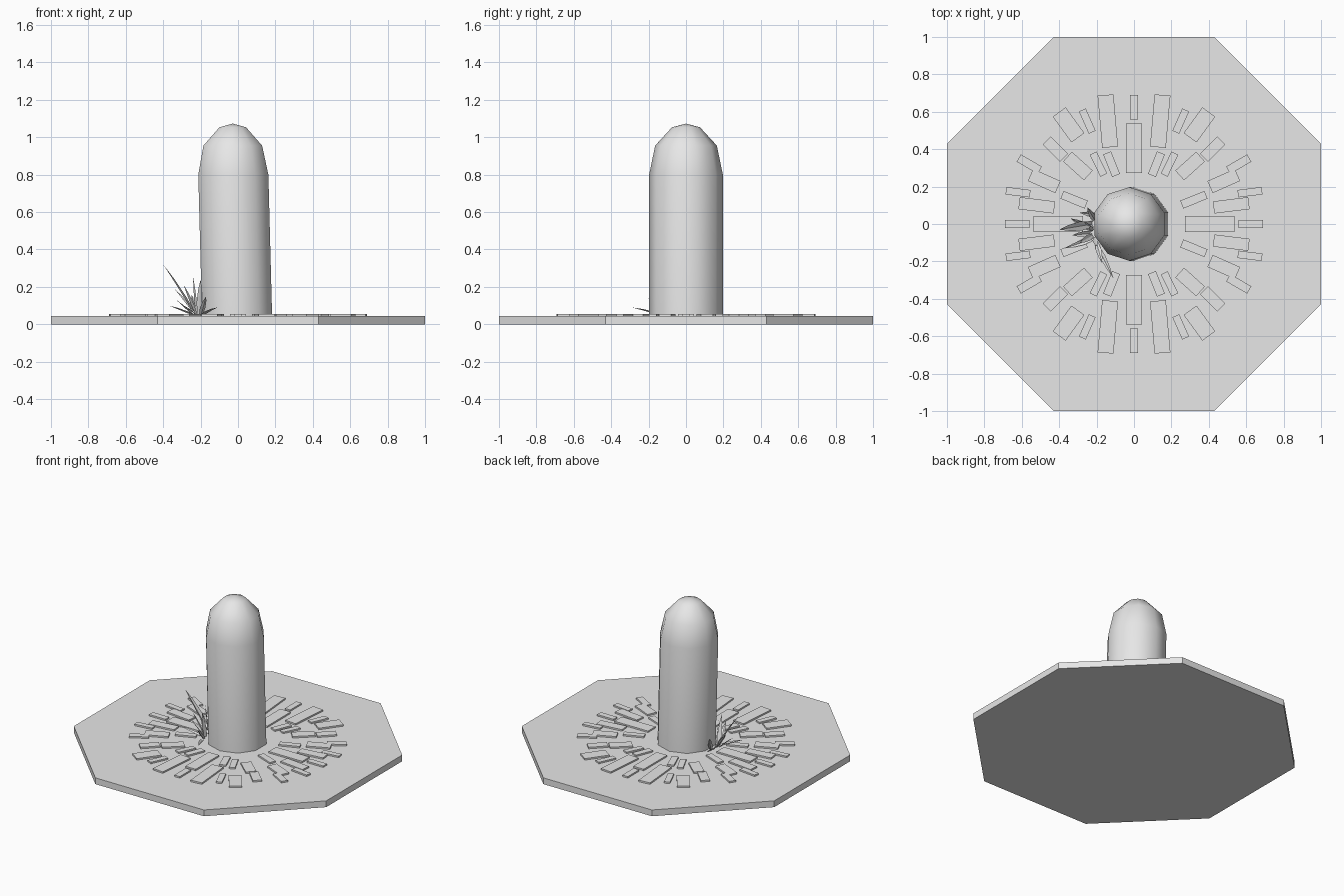
import bpy
import bmesh
from math import cos, sin, pi, radians
from mathutils import Vector, Matrix

cube = bpy.data.objects.get("Cube")
if cube:
    bpy.data.objects.remove(cube)

# Single plain grey
grey = bpy.data.materials.new("plain_grey")
grey.use_nodes = True
colour = (0.8, 0.8, 0.8, 1)
grey.diffuse_color = colour
grey.node_tree.nodes["Principled BSDF"].inputs["Base Color"].default_value = colour


def finish(bm, name, smooth=False):
    """Turn a bmesh into a named object with the grey material."""
    bmesh.ops.recalc_face_normals(bm, faces=bm.faces)
    for face in bm.faces:
        face.smooth = smooth
    mesh = bpy.data.meshes.new(name)
    bm.to_mesh(mesh)
    bm.free()
    mesh.materials.append(grey)
    obj = bpy.data.objects.new(name, mesh)
    bpy.context.collection.objects.link(obj)
    return obj


# Eight-sided ground slab
GROUND = 0.045
bm = bmesh.new()
corners = [(-0.43, -1), (0.43, -1), (1, -0.43), (1, 0.43)]
corners += [(-x, -y) for x, y in corners]
slab = bm.faces.new([bm.verts.new((x, y, 0)) for x, y in corners])
top = bmesh.ops.extrude_face_region(bm, geom=[slab])["geom"]
bmesh.ops.translate(bm, vec=(0, 0, GROUND),
                    verts=[v for v in top if isinstance(v, bmesh.types.BMVert)])
finish(bm, "ground_slab")

# Leaning ten-sided pillar with a domed top: (centre x, z, radius)
SIDES = 10
profile = [(-0.005, 0.04, 0.197), (-0.025, 0.8, 0.197),
           (-0.028, 0.955, 0.165), (-0.028, 1.053, 0.075)]
bm = bmesh.new()
rings = []
for cx, z, r in profile:
    angles = [pi / 2 + 2 * pi * i / SIDES for i in range(SIDES)]
    rings.append([bm.verts.new((cx + r * cos(a), r * sin(a), z)) for a in angles])
for low, high in zip(rings, rings[1:]):
    for i in range(SIDES):
        j = (i + 1) % SIDES
        bm.faces.new((low[i], low[j], high[j], high[i]))
tip = bm.verts.new((-0.028, 0, 1.073))
for i in range(SIDES):
    bm.faces.new((rings[-1][i], rings[-1][(i + 1) % SIDES], tip))
finish(bm, "pillar", smooth=True)

# Paving stones of one quarter: (x, y, turn in degrees, length, width)
quarter = [
    (0.14, 0.55, 85, 0.28, 0.085),
    (0.25, 0.55, 66, 0.13, 0.04),
    (0.35, 0.53, 54, 0.17, 0.085),
    (0.42, 0.40, 45, 0.13, 0.06),
    (0.30, 0.31, 42, 0.15, 0.07),
    (0.56, 0.32, 30, 0.13, 0.045),
    (0.48, 0.23, 24, 0.16, 0.07),
    (0.62, 0.17, 7, 0.13, 0.04),
    (0.52, 0.10, 7, 0.19, 0.065),
    (0.12, 0.32, 68, 0.13, 0.045),
    (0.19, 0.32, 64, 0.13, 0.04),
    (0.32, 0.13, 22, 0.14, 0.045),
]
stones = [(sx * x, sy * y, sx * sy * turn, length, width)
          for x, y, turn, length, width in quarter
          for sx in (1, -1) for sy in (1, -1)]
# Stones on the four main axes
for k in range(4):
    for r, length, width in ((0.405, 0.265, 0.083), (0.625, 0.13, 0.043)):
        a = k * pi / 2
        stones.append((r * cos(a), r * sin(a), 90 * k, length, width))
bm = bmesh.new()
for x, y, turn, length, width in stones:
    place = (Matrix.Translation((x, y, GROUND + 0.003))
             @ Matrix.Rotation(radians(turn), 4, 'Z')
             @ Matrix.Diagonal((length, width, 0.016, 1)))
    bmesh.ops.create_cube(bm, size=1, matrix=place)
finish(bm, "paving_stones")


# Grass blades: creased, tapering and bending outwards
def blade(bm, root, end, width):
    root, end = Vector((*root, GROUND)), Vector(end)
    reach = end - root
    side = Vector((-reach.y, reach.x, 0)).normalized() * width / 2
    rows = []
    for t, taper in ((0, 0.6), (0.35, 1), (0.7, 0.65)):
        mid = root + reach * t
        mid.z += 0.12 * reach.length * t * (1 - t)
        crease = Vector((0, 0, -0.3 * width * taper))
        rows.append([bm.verts.new(p) for p in
                     (mid - side * taper, mid + crease, mid + side * taper)])
    for a, b in zip(rows, rows[1:]):
        for i in range(2):
            bm.faces.new((a[i], a[i + 1], b[i + 1], b[i]))
    point = bm.verts.new(end)
    for i in range(2):
        bm.faces.new((rows[-1][i], rows[-1][i + 1], point))


blades = [
    ((-0.22, 0), (-0.4, -0.03, 0.32), 0.05),
    ((-0.22, -0.08), (-0.37, -0.13, 0.1), 0.03),
    ((-0.2, -0.11), (-0.11, -0.29, 0.09), 0.03),
    ((-0.22, -0.03), (-0.34, 0.03, 0.19), 0.035),
    ((-0.22, -0.06), (-0.29, -0.1, 0.21), 0.035),
    ((-0.21, 0.02), (-0.25, 0.09, 0.16), 0.03),
    ((-0.21, -0.07), (-0.2, -0.12, 0.24), 0.03),
    ((-0.2, -0.1), (-0.17, -0.21, 0.15), 0.03),
    ((-0.22, -0.02), (-0.24, -0.03, 0.25), 0.03),
    ((-0.21, 0.05), (-0.29, 0.06, 0.1), 0.025),
    ((-0.23, -0.05), (-0.33, -0.06, 0.13), 0.03),
]
bm = bmesh.new()
for root, end, width in blades:
    blade(bm, root, end, width)
finish(bm, "grass_tuft")
